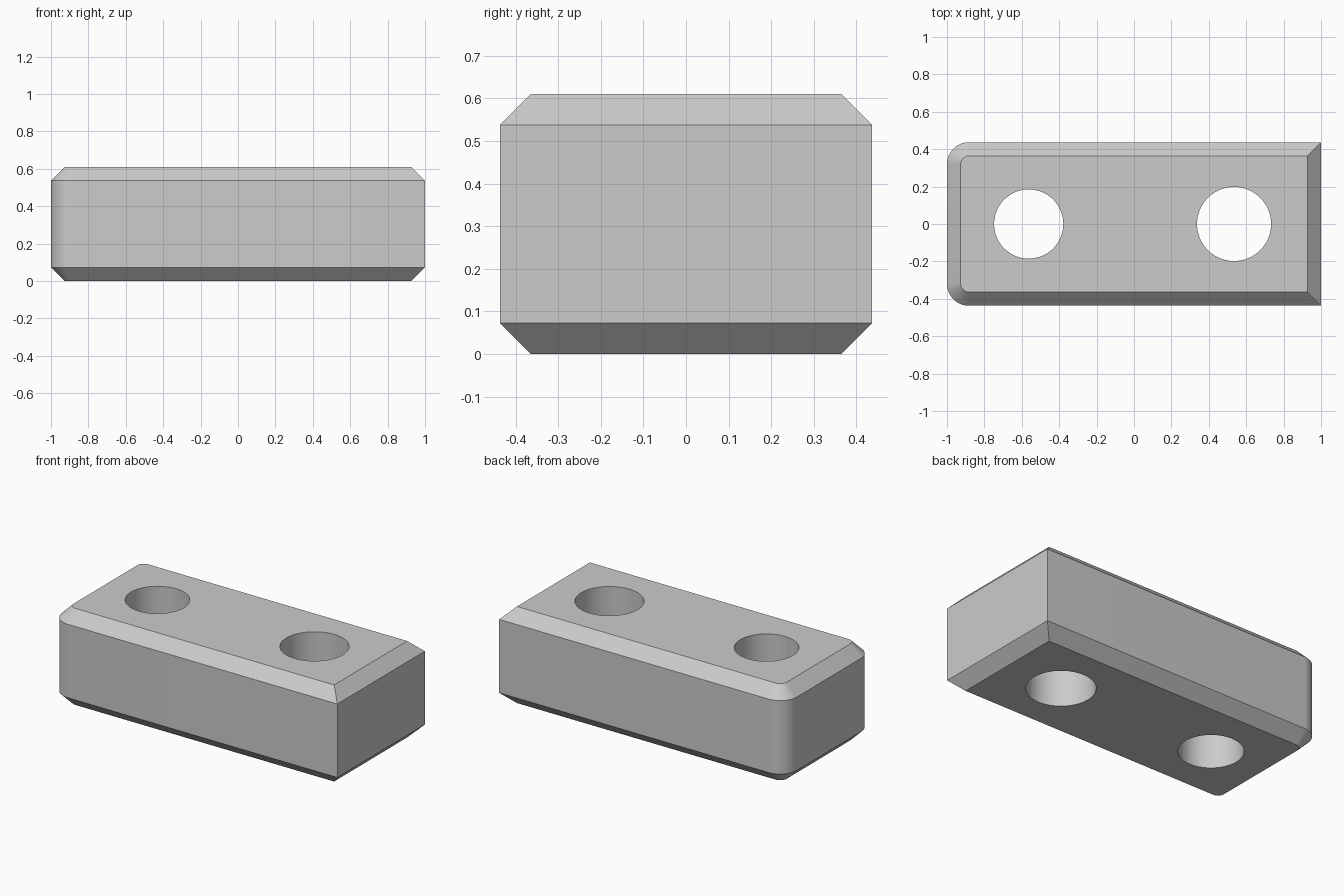
import bpy, bmesh, math

cube = bpy.data.objects.get("Cube")
if cube:
    bpy.data.objects.remove(cube, do_unlink=True)

HALF_X, HALF_Y, HEIGHT = 1.0, 0.437, 0.61
CHAMFER, CORNER = 0.073, 0.118
HOLES = [(-0.563, 0.185), (0.535, 0.198)]  # centre x, radius

grey = bpy.data.materials.new("light grey")
grey.use_nodes = True
colour = (0.6, 0.6, 0.6, 1)
grey.diffuse_color = colour
grey.node_tree.nodes["Principled BSDF"].inputs["Base Color"].default_value = colour


def arc(cx, cy, radius, start, sweep, steps):
    return [(cx + radius * math.cos(start + sweep * i / steps),
             cy + radius * math.sin(start + sweep * i / steps))
            for i in range(steps + 1)]


def outline(inset):
    """Rectangle with square corners at +x and rounded corners at -x."""
    x, y, r = HALF_X - inset, HALF_Y - inset, CORNER - inset
    cx, cy = -HALF_X + CORNER, HALF_Y - CORNER
    quarter = math.pi / 2
    return ([(x, -y), (x, y)]
            + arc(cx, cy, r, quarter, quarter, 12)
            + arc(cx, -cy, r, math.pi, quarter, 12))


def ring(bm, points, z):
    return [bm.verts.new((x, y, z)) for x, y in points]


def bridge(bm, lower, upper):
    n = len(lower)
    for i in range(n):
        j = (i + 1) % n
        bm.faces.new((lower[i], lower[j], upper[j], upper[i]))


bm = bmesh.new()

# Outer wall with a chamfer at the bottom and the top
levels = [(CHAMFER, 0), (0, CHAMFER), (0, HEIGHT - CHAMFER), (CHAMFER, HEIGHT)]
rings = [ring(bm, outline(inset), z) for inset, z in levels]
for lower, upper in zip(rings, rings[1:]):
    bridge(bm, lower, upper)

# Two round through holes
for x, radius in HOLES:
    circle = arc(x, 0, radius, 0, math.tau, 64)[:-1]
    bridge(bm, ring(bm, circle, HEIGHT), ring(bm, circle, 0))

# Flat top and bottom around the holes
for z in (0, HEIGHT):
    rim = [e for e in bm.edges if e.is_boundary
           and all(abs(v.co.z - z) < 1e-4 for v in e.verts)]
    bmesh.ops.triangle_fill(bm, edges=rim, use_beauty=True,
                            normal=(0, 0, 1 if z else -1))

bmesh.ops.recalc_face_normals(bm, faces=bm.faces[:])
mesh = bpy.data.meshes.new("drilled_block")
bm.to_mesh(mesh)
bm.free()
mesh.materials.append(grey)

block = bpy.data.objects.new("drilled_block", mesh)
bpy.context.collection.objects.link(block)
bpy.ops.object.select_all(action="DESELECT")
block.select_set(True)
bpy.context.view_layer.objects.active = block
bpy.ops.object.shade_smooth_by_angle(angle=math.radians(30))
